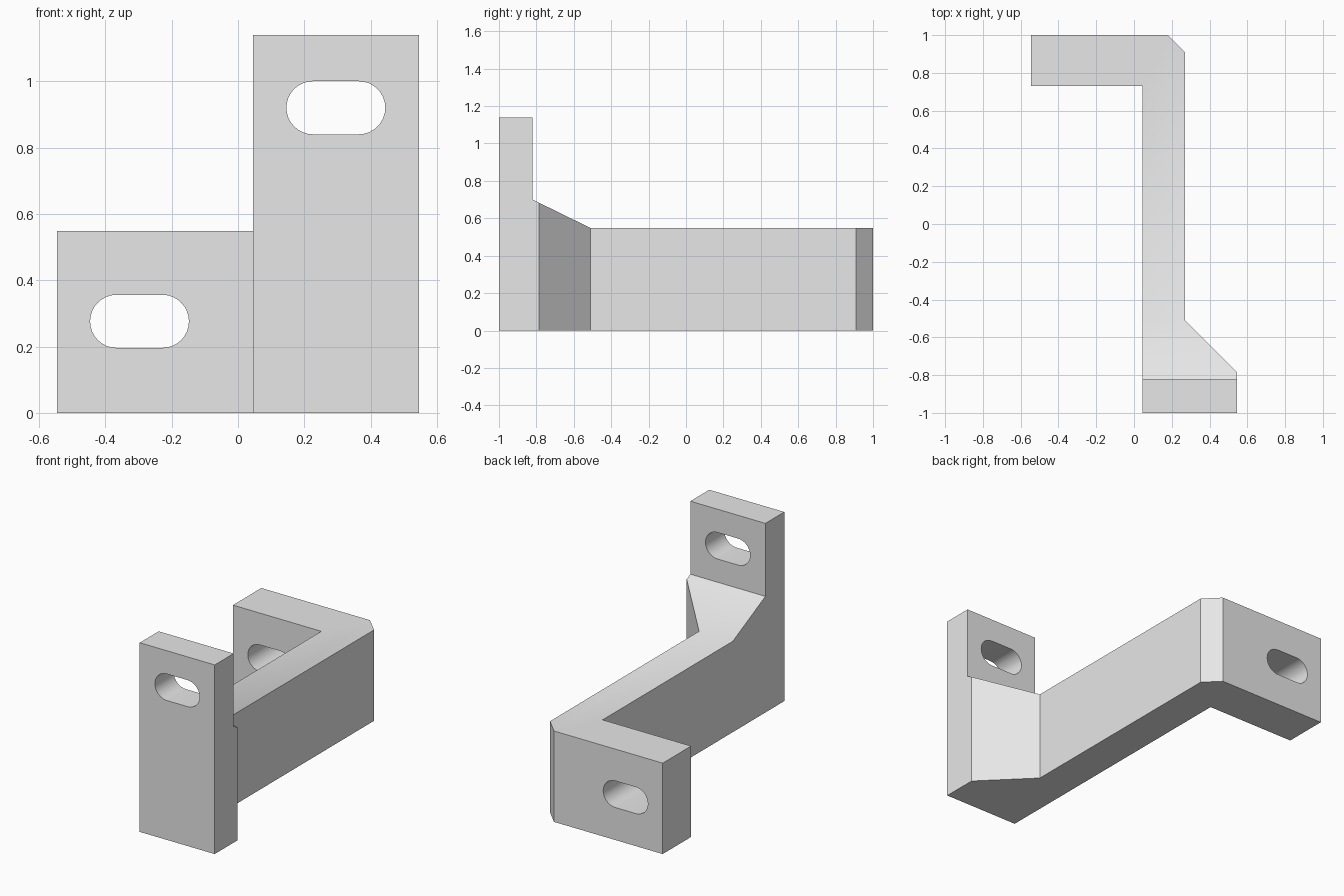
import bpy
import bmesh
import math
from mathutils import Vector

cube = bpy.data.objects.get("Cube")
if cube:
    bpy.data.objects.remove(cube, do_unlink=True)

grey = bpy.data.materials.new("light grey")
grey.use_nodes = True
grey.diffuse_color = (0.8, 0.8, 0.8, 1)
grey.node_tree.nodes["Principled BSDF"].inputs["Base Color"].default_value = (0.8, 0.8, 0.8, 1)


def prism(name, points, sweep):
    """Extrude a closed 3D outline along the sweep vector."""
    bm = bmesh.new()
    face = bm.faces.new([bm.verts.new(p) for p in points])
    ext = bmesh.ops.extrude_face_region(bm, geom=[face])
    moved = [v for v in ext["geom"] if isinstance(v, bmesh.types.BMVert)]
    bmesh.ops.translate(bm, verts=moved, vec=Vector(sweep))
    bmesh.ops.recalc_face_normals(bm, faces=bm.faces)
    mesh = bpy.data.meshes.new(name)
    bm.to_mesh(mesh)
    bm.free()
    mesh.materials.append(grey)
    obj = bpy.data.objects.new(name, mesh)
    bpy.context.collection.objects.link(obj)
    return obj


def slot_outline(cx, cz, y, half=0.069, radius=0.08, steps=16):
    """Rounded slot outline in the xz plane."""
    points = []
    for side, start in ((1, -math.pi / 2), (-1, math.pi / 2)):
        for i in range(steps + 1):
            a = start + math.pi * i / steps
            points.append((cx + side * half + radius * math.cos(a), y, cz + radius * math.sin(a)))
    return points


def apply_boolean(obj, cutter, operation):
    mod = obj.modifiers.new(operation.title(), "BOOLEAN")
    mod.operation = operation
    mod.solver = "EXACT"
    mod.object = cutter
    bpy.context.view_layer.objects.active = obj
    bpy.ops.object.modifier_apply(modifier=mod.name)
    bpy.data.objects.remove(cutter, do_unlink=True)


# Z-shaped plan of the bracket, with the front gusset and the back corner chamfer
plan = [(0.045, -1), (0.545, -1), (0.545, -0.785), (0.27, -0.51), (0.27, 0.91),
        (0.18, 1), (-0.545, 1), (-0.545, 0.73), (0.045, 0.73)]
bracket = prism("bracket", [(x, y, 0) for x, y in plan], (0, 0, 1.14))

# Side profile: tall front plate, sloping gusset, level arm
side = [(-1.2, -0.2), (1.2, -0.2), (1.2, 0.548), (-0.51, 0.548),
        (-0.82, 0.7), (-0.82, 1.3), (-1.2, 1.3)]
profile = prism("side_profile", [(-1, y, z) for y, z in side], (2, 0, 0))
apply_boolean(bracket, profile, "INTERSECT")

# Mounting slots in the front plate and the back flange
for name, cx, cz, y in (("front_slot", 0.295, 0.92, -1.1), ("back_slot", -0.297, 0.276, 0.6)):
    apply_boolean(bracket, prism(name, slot_outline(cx, cz, y), (0, 0.5, 0)), "DIFFERENCE")

# Smooth slot walls, crisp plate edges
bpy.ops.object.select_all(action="DESELECT")
bracket.select_set(True)
bpy.context.view_layer.objects.active = bracket
bpy.ops.object.shade_smooth_by_angle(angle=math.radians(30))
